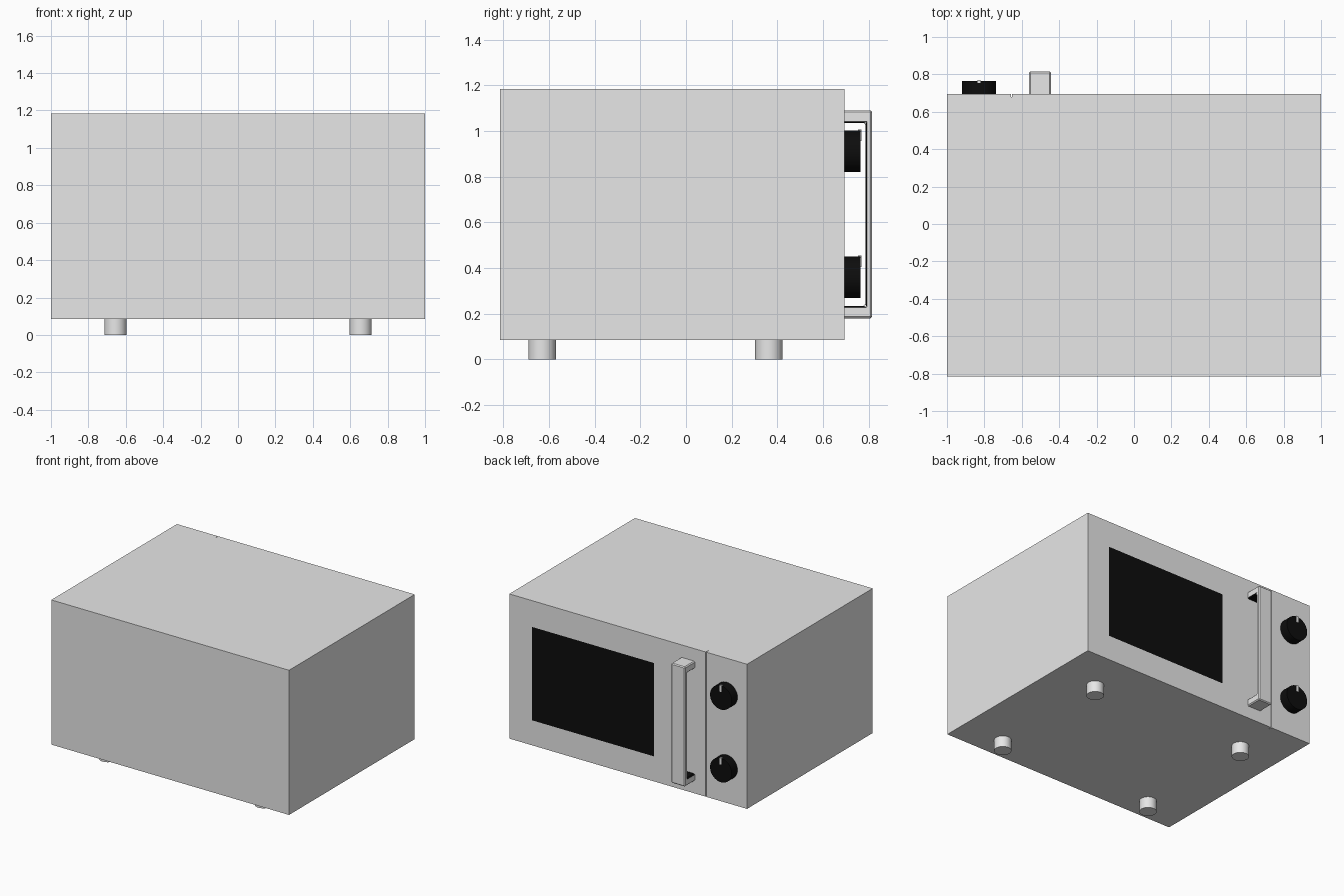
import bpy, bmesh, math
from mathutils import Matrix, Vector

if "Cube" in bpy.data.objects:
    bpy.data.objects.remove(bpy.data.objects["Cube"])


def material(name, v):
    m = bpy.data.materials.new(name)
    m.diffuse_color = (v, v, v, 1)
    m.use_nodes = True
    m.node_tree.nodes["Principled BSDF"].inputs["Base Color"].default_value = m.diffuse_color
    return m


GREY = material("light grey", 0.8)
BLACK = material("black", 0.004)
FRONT = 0.695  # plane of the door


def finish(bm, name, mats, smooth=False):
    bmesh.ops.recalc_face_normals(bm, faces=bm.faces[:])
    me = bpy.data.meshes.new(name)
    bm.to_mesh(me)
    bm.free()
    for m in mats:
        me.materials.append(m)
    ob = bpy.data.objects.new(name, me)
    bpy.context.collection.objects.link(ob)
    if smooth:
        bpy.ops.object.select_all(action='DESELECT')
        ob.select_set(True)
        bpy.context.view_layer.objects.active = ob
        bpy.ops.object.shade_smooth_by_angle(angle=math.radians(35))
    return ob


def prism(points, offset):
    """Extrude a closed outline along an offset."""
    bm = bmesh.new()
    face = bm.faces.new([bm.verts.new(p) for p in points])
    ext = bmesh.ops.extrude_face_region(bm, geom=[face], use_keep_orig=True)
    bmesh.ops.translate(bm, vec=offset,
                        verts=[v for v in ext['geom'] if isinstance(v, bmesh.types.BMVert)])
    bmesh.ops.recalc_face_normals(bm, faces=bm.faces[:])
    return bm


def cylinder(name, centre, r, depth, axis, mat, sides=32):
    bm = bmesh.new()
    rot = Matrix.Rotation(math.pi / 2, 4, 'X') if axis == 'Y' else Matrix()
    bmesh.ops.create_cone(bm, cap_ends=True, segments=sides, radius1=r, radius2=r,
                          depth=depth, matrix=Matrix.Translation(centre) @ rot)
    return finish(bm, name, [mat], True)


# Case, with the narrow seam between door and control panel
outline = [(-1, -0.815), (1, -0.815), (1, FRONT), (-0.652, FRONT),
           (-0.655, FRONT - 0.03), (-0.658, FRONT), (-1, FRONT)]
bm = prism([(x, y, 0.085) for x, y in outline], (0, 0, 1.1))

# Window cut flush into the door face
WX, WZ = (-0.217, 0.808), (0.275, 0.985)
for co, no in [((x, 0, 0), (1, 0, 0)) for x in WX] + [((0, 0, z), (0, 0, 1)) for z in WZ]:
    door = [f for f in bm.faces if f.normal.y > 0.99 and f.calc_center_median().x > -0.6]
    geom = set(door)
    for f in door:
        geom.update(f.edges)
        geom.update(f.verts)
    bmesh.ops.bisect_plane(bm, geom=list(geom), plane_co=co, plane_no=no)
    bm.normal_update()
for f in bm.faces:
    c = f.calc_center_median()
    if f.normal.y > 0.99 and WX[0] < c.x < WX[1] and WZ[0] < c.z < WZ[1]:
        f.material_index = 1
finish(bm, "case", [GREY, BLACK])

# Bracket handle, black on its inner surfaces
bracket = [(FRONT, 0.18), (0.815, 0.18), (0.815, 1.09), (FRONT, 1.09),
           (FRONT, 1.035), (0.785, 1.035), (0.785, 0.235), (FRONT, 0.235)]
bm = prism([(-0.561, y, z) for y, z in bracket], (0.117, 0, 0))
edges = [e for e in bm.edges if any(v.co.y > FRONT + 0.01 for v in e.verts)]
bmesh.ops.bevel(bm, geom=edges, offset=0.007, segments=1, affect='EDGES')
bm.normal_update()
for f in bm.faces:
    c = f.calc_center_median()
    if abs(f.normal.x) < 0.9 and 0.22 < c.z < 1.05 and FRONT + 0.001 < c.y < 0.795:
        f.material_index = 1
finish(bm, "handle", [GREY, BLACK])

# Two knobs with pointer marks
for label, z in (("upper", 0.912), ("lower", 0.36)):
    cylinder(label + "_knob", (-0.829, FRONT + 0.035, z), 0.091, 0.07, 'Y', BLACK, 48)
    bm = bmesh.new()
    bmesh.ops.create_cube(bm, size=1, matrix=Matrix.Translation((-0.829, 0.761, z + 0.07))
                          @ Matrix.Diagonal((0.018, 0.016, 0.05, 1)))
    finish(bm, label + "_knob_pointer", [GREY])

# Four feet
for sx, side in ((-1, "left"), (1, "right")):
    for y, end in ((-0.63, "back"), (0.363, "front")):
        cylinder(f"{end}_{side}_foot", (sx * 0.655, y, 0.0435), 0.06, 0.087, 'Z', GREY)
